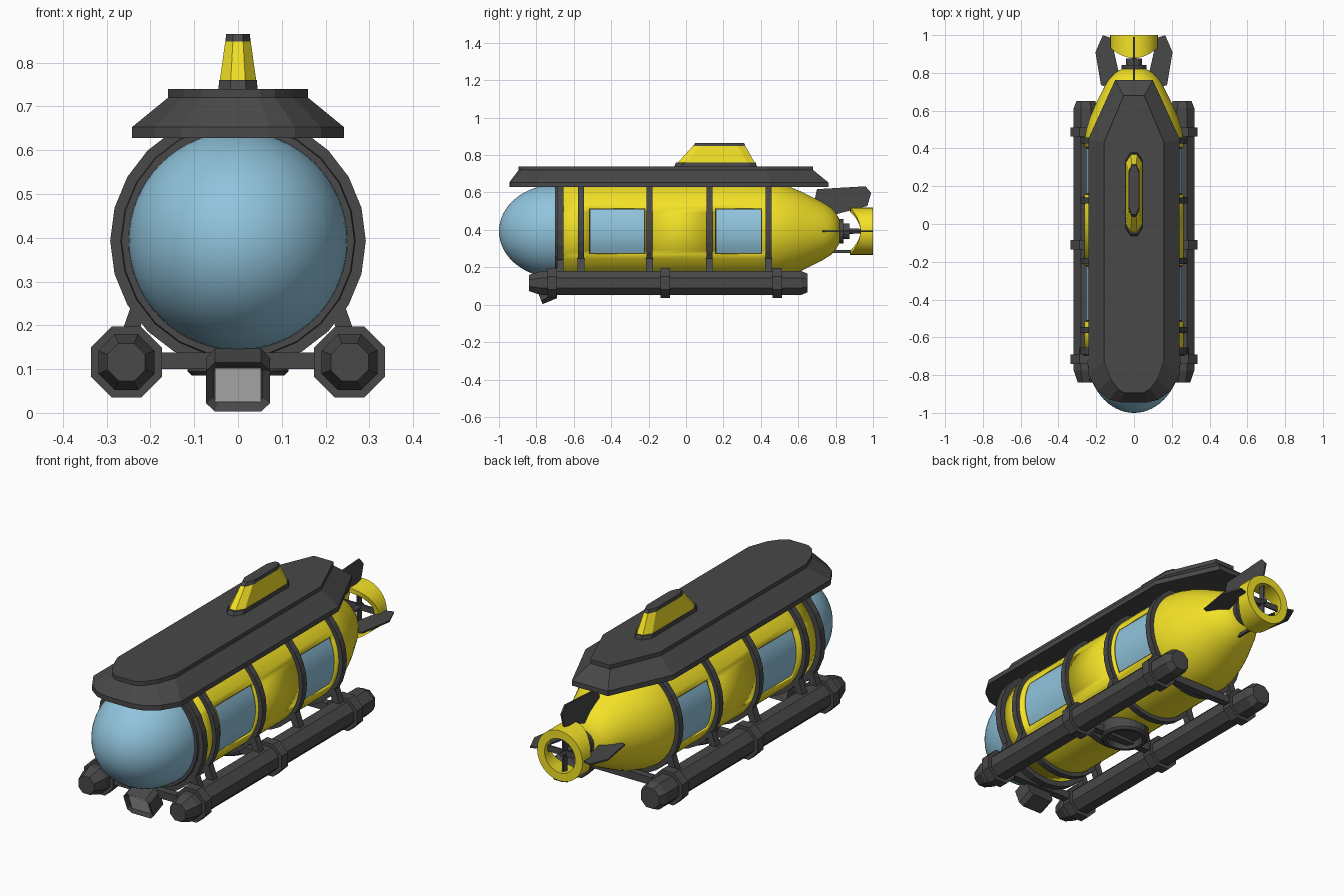
import bpy, bmesh, math
from mathutils import Vector, Matrix

if "Cube" in bpy.data.objects:
    bpy.data.objects.remove(bpy.data.objects["Cube"])

Z = 0.393  # hull axis height


def material(name, rgb):
    m = bpy.data.materials.new(name)
    m.diffuse_color = (*rgb, 1)
    m.use_nodes = True
    m.node_tree.nodes["Principled BSDF"].inputs["Base Color"].default_value = m.diffuse_color
    return m


YELLOW = material("yellow_paint", (0.9, 0.76, 0.02))
DARK = material("dark_metal", (0.065, 0.065, 0.065))
GLASS = material("blue_glass", (0.28, 0.55, 0.72))


def finish(name, bm, mat, smooth=None):
    bmesh.ops.remove_doubles(bm, verts=bm.verts, dist=1e-5)
    bmesh.ops.recalc_face_normals(bm, faces=bm.faces)
    me = bpy.data.meshes.new(name)
    bm.to_mesh(me)
    bm.free()
    if mat:
        me.materials.append(mat)
    if smooth:
        me.shade_smooth()
        me.set_sharp_from_angle(angle=math.radians(smooth))
    ob = bpy.data.objects.new(name, me)
    bpy.context.collection.objects.link(ob)
    return ob


def bridge(bm, rows, closed_row=True):
    n = len(rows[0])
    for a, b in zip(rows, rows[1:]):
        for i in range(n if closed_row else n - 1):
            j = (i + 1) % n
            bm.faces.new((a[i], a[j], b[j], b[i]))


def lathe(name, prof, segs, mat, x=0, z=Z, phase=0, ring=False, smooth=None, warp=None, hole=None):
    """Revolve (y, r) points about a line along y; hole(y, k) skips faces."""
    bm = bmesh.new()
    rows = []
    for y, r in prof:
        row = []
        for k in range(segs):
            a = 2 * math.pi * k / segs + phase
            yy = y + (warp(y, a) if warp else 0)
            row.append(bm.verts.new((x + r * math.cos(a), yy, z + r * math.sin(a))))
        rows.append(row)
    if ring:
        rows.append(rows[0])
    for p, (a, b) in enumerate(zip(rows, rows[1:])):
        for k in range(segs):
            if hole and hole(prof[p][0], k):
                continue
            j = (k + 1) % segs
            bm.faces.new((a[k], a[j], b[j], b[k]))
    bmesh.ops.remove_doubles(bm, verts=bm.verts, dist=1e-5)
    bmesh.ops.dissolve_degenerate(bm, edges=bm.edges, dist=1e-6)
    return finish(name, bm, mat, smooth)


def loft(name, layers, mat):
    """Stack mirrored half outlines [(x, y)...] at heights z."""
    bm = bmesh.new()
    rows = []
    for half, z in layers:
        pts = half + [(-px, py) for px, py in reversed(half)]
        rows.append([bm.verts.new((px, py, z)) for px, py in pts])
    bridge(bm, rows)
    bm.faces.new(rows[0])
    bm.faces.new(rows[-1])
    return finish(name, bm, mat)


def beam(name, p, q, w, h, mat=DARK):
    """Box of section w x h running from p to q."""
    p, q = Vector(p), Vector(q)
    bm = bmesh.new()
    rot = (q - p).to_track_quat('Z', 'Y').to_matrix().to_4x4()
    m = Matrix.Translation((p + q) / 2) @ rot @ Matrix.Diagonal((w, h, (q - p).length, 1))
    bmesh.ops.create_cube(bm, size=1, matrix=m)
    return finish(name, bm, mat)


def plate(name, pts, place, t=0.008):
    """Thin fin from (y, r) points; place(y, r, offset) gives the position."""
    bm = bmesh.new()
    rows = [[bm.verts.new(place(y, r, s)) for y, r in pts] for s in (-t / 2, t / 2)]
    bridge(bm, rows)
    bm.faces.new(rows[0])
    bm.faces.new(rows[1])
    return finish(name, bm, DARK)


# Hull with window openings, and the glass nose
WINDOWS = [(-0.515, -0.22), (0.157, 0.405)]
R = 0.263
hull_prof = [(-0.68, R), (-0.515, R), (-0.22, R), (0.157, R), (0.405, R), (0.45, 0.261),
             (0.5, 0.253), (0.56, 0.235), (0.62, 0.21), (0.68, 0.18), (0.73, 0.155),
             (0.77, 0.13), (0.8, 0.1), (0.82, 0.065), (0.825, 0)]
hull = lathe("hull", hull_prof, 64, YELLOW, smooth=35,
             hole=lambda y, k: y in (-0.515, 0.157) and (k < 5 or k >= 59 or 27 <= k < 37))
sol = hull.modifiers.new("thickness", 'SOLIDIFY')
sol.thickness, sol.offset = 0.014, -1
dome = [(-0.69 - 0.31 * math.sin(t * math.pi / 32), 0.25 * math.cos(t * math.pi / 32)) for t in range(16)]
lathe("nose_glass", [(-0.66, 0.25)] + dome + [(-1, 0)], 64, GLASS, smooth=40)

# Windows: dark border with a curved pane
for side in (0, math.pi):
    for n, (y0, y1) in enumerate(WINDOWS):
        for name, r, inset, mat in (("window_frame", 0.251, 0, DARK), ("window_pane", 0.254, 0.005, GLASS)):
            bm = bmesh.new()
            lim = math.radians(28.125) - inset / R
            rows = []
            for y in (y0 + inset, y1 - inset):
                angs = [side - lim + 2 * lim * i / 10 for i in range(11)]
                rows.append([bm.verts.new((r * math.cos(a), y, Z + r * math.sin(a))) for a in angs])
            bridge(bm, rows, False)
            finish(f"{name}_{n}", bm, mat, 40)

# Nose collar and hull ribs
lathe("nose_collar", [(-0.70, 0.247), (-0.70, 0.266), (-0.69, 0.268), (-0.69, 0.292),
                      (-0.655, 0.292), (-0.655, 0.247)], 24, DARK, ring=True)
RIBS = (-0.562, -0.195, 0.125, 0.441)
for y in RIBS:
    lathe("hull_rib", [(y - 0.016, 0.25), (y - 0.016, 0.284), (y + 0.016, 0.284), (y + 0.016, 0.25)],
          32, DARK, ring=True)

# Upper deck
low = [(0.07, -0.945), (0.13, -0.93), (0.19, -0.885), (0.242, -0.80), (0.242, 0.45), (0.1, 0.762)]
top = [(0.05, -0.895), (0.085, -0.875), (0.125, -0.82), (0.16, -0.725), (0.16, 0.43), (0.055, 0.68)]
loft("deck", [(low, 0.628), (low, 0.653), (top, 0.72), (top, 0.74)], DARK)


# Sail: base, body and cap share one tapering outline
def sail(t):
    w, y0, y1 = 0.045 - 0.018 * t, -0.065 + 0.115 * t, 0.38 - 0.07 * t
    return [(w * 0.4, y0), (w, y0 + 0.04), (w, y1 - 0.04), (w * 0.4, y1)]


loft("sail_base", [(sail(0), 0.735), (sail(0.1), 0.76)], DARK)
loft("sail_body", [(sail(0.15), 0.755), (sail(0.88), 0.848)], YELLOW)
loft("sail_cap", [(sail(0.88), 0.846), (sail(1), 0.865)], DARK)

# Pontoons, clamps, gussets
OCT = 1 / math.cos(math.pi / 8)
CLAMPS = (-0.715, -0.11, 0.487)
for s in (-1, 1):
    prof = [(-0.84, 0), (-0.84, 0.043), (-0.775, 0.064), (0.615, 0.064), (0.65, 0.05), (0.65, 0)]
    lathe("pontoon", [(y, r * OCT) for y, r in prof], 8, DARK, x=s * 0.255, z=0.116, phase=math.pi / 8)
    for y in CLAMPS:
        prof = [(y - 0.025, 0.06), (y - 0.025, 0.081), (y + 0.025, 0.081), (y + 0.025, 0.06)]
        lathe("pontoon_clamp", [(v, r * OCT) for v, r in prof], 8, DARK, x=s * 0.255, z=0.116,
              phase=math.pi / 8, ring=True)
    for y in RIBS:
        beam("pontoon_strut", (s * 0.225, y, 0.245), (s * 0.262, y, 0.14), 0.036, 0.036)
    beam("front_strut", (s * 0.225, -0.672, 0.245), (s * 0.262, -0.672, 0.14), 0.036, 0.036)
for y in CLAMPS:
    beam("cross_bar", (-0.22, y, 0.119), (0.22, y, 0.119), 0.038, 0.038)

# Belly hatch: dished ring under the hull
bm = bmesh.new()
rows = []
for r, z in ((0.115, 0.16), (0.115, 0.095), (0.105, 0.085), (0.088, 0.085), (0.075, 0.112), (0.0, 0.118)):
    rows.append([bm.verts.new((r * math.cos(k * math.pi / 12), -0.07 + r * math.sin(k * math.pi / 12), z))
                 for k in range(24)])
bridge(bm, rows)
finish("belly_hatch", bm, DARK)

# Headlamp, tilted down at the front
bm = bmesh.new()
bmesh.ops.create_cube(bm, size=1, matrix=Matrix.Diagonal((0.146, 0.085, 0.12, 1)))
long_edges = [e for e in bm.edges if abs(e.verts[0].co.y - e.verts[1].co.y) > 0.05]
bmesh.ops.bevel(bm, geom=long_edges, offset=0.02, segments=1, affect='EDGES')
front = min(bm.faces, key=lambda f: f.calc_center_median().y)
bmesh.ops.inset_region(bm, faces=[front], thickness=0.018)
bmesh.ops.translate(bm, verts=front.verts, vec=(0, 0.015, 0))
tilt = Matrix.Translation((0, -0.75, 0.075)) @ Matrix.Rotation(math.radians(22), 4, 'X')
bmesh.ops.transform(bm, matrix=tilt, verts=bm.verts)
finish("headlamp_housing", bm, DARK)
lens = bmesh.new()
bmesh.ops.create_cube(lens, size=1, matrix=tilt @ Matrix.Translation((0, -0.028, 0)) @ Matrix.Diagonal((0.104, 0.006, 0.082, 1)))
finish("headlamp_lens", lens, None)

# Tail hub, shaft, shroud and its spokes
lathe("tail_hub", [(0.8, 0.065), (0.842, 0.065), (0.842, 0.042), (0.875, 0.042), (0.875, 0.014),
                   (0.985, 0.012), (0.985, 0)], 16, DARK)
lathe("tail_shroud", [(0.878, 0.103), (0.878, 0.126), (1.0, 0.126), (1.0, 0.085)], 32, YELLOW, ring=True,
      smooth=40, warp=lambda y, a: 0.055 * math.cos(a) ** 2 if y < 0.9 else 0)
beam("shroud_spoke", (-0.1, 0.96, Z), (0.1, 0.96, Z), 0.008, 0.03)
beam("shroud_spoke_upright", (0, 0.96, Z - 0.1), (0, 0.96, Z + 0.1), 0.008, 0.03)
beam("shroud_stay", (0, 0.77, Z - 0.108), (0, 0.9, Z - 0.108), 0.012, 0.015)

# Tail fins: left, right and top
side_fin = [(0.72, 0.12), (0.735, 0.175), (0.91, 0.204), (1.0, 0.165), (0.985, 0.122), (0.8, 0.08)]
for s in (-1, 1):
    plate("side_fin", side_fin, lambda y, r, o: (s * r, y, Z + o))
top_fin = [(0.68, 0.13), (0.70, 0.225), (0.96, 0.24), (0.99, 0.205), (0.97, 0.135), (0.8, 0.09)]
plate("top_fin", top_fin, lambda y, r, o: (o, y, Z + r))
